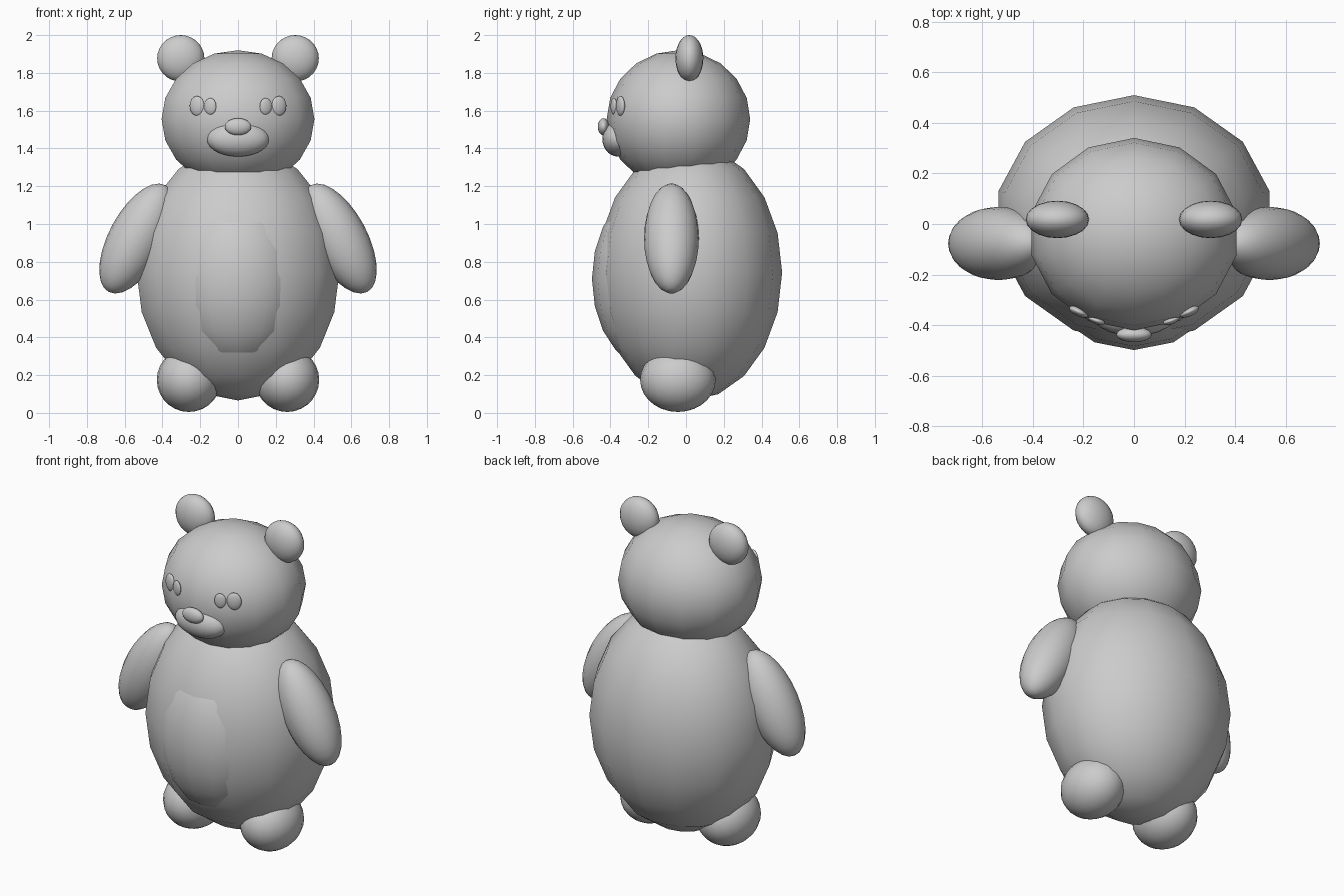
import bpy, math

if "Cube" in bpy.data.objects:
    bpy.data.objects.remove(bpy.data.objects["Cube"])

grey = bpy.data.materials.new("plain_grey")
grey.diffuse_color = (0.6, 0.6, 0.6, 1)
grey.use_nodes = True
grey.node_tree.nodes["Principled BSDF"].inputs["Base Color"].default_value = grey.diffuse_color


def ball(name, loc, radii, rot=(0, 0, 0), segs=14, rings=10):
    """Smooth-shaded ellipsoid; rotation in degrees."""
    bpy.ops.mesh.primitive_uv_sphere_add(segments=segs, ring_count=rings, radius=1, location=loc,
                                         rotation=[math.radians(a) for a in rot])
    ob = bpy.context.object
    ob.name = name
    ob.scale = radii
    ob.data.materials.append(grey)
    bpy.ops.object.shade_smooth()
    return ob


# torso with raised belly patch, and head
ball("body", (0, 0.02, 0.743), (0.55, 0.489, 0.677))
ball("belly", (0, -0.188, 0.71), (0.36, 0.31, 0.47))
ball("head", (0, -0.04, 1.555), (0.415, 0.38, 0.365))

# snout
ball("muzzle", (0, -0.36, 1.45), (0.165, 0.083, 0.093), segs=20, rings=14)
ball("nose", (0, -0.437, 1.515), (0.07, 0.03, 0.045), segs=20, rings=14)

# mirrored parts
for side, s in (("left", -1), ("right", 1)):
    ball(side + "_ear", (s * 0.303, 0.018, 1.877), (0.125, 0.074, 0.123), segs=20, rings=14)
    ball(side + "_arm", (s * 0.535, -0.077, 0.923), (0.149, 0.145, 0.32), (0, -s * 28, 0), 20, 14)
    ball(side + "_foot", (s * 0.26, -0.043, 0.175), (0.17, 0.2, 0.17), segs=20, rings=14)
    ball(side + "_eye_patch", (s * 0.217, -0.347, 1.625), (0.042, 0.018, 0.052), (0, 0, s * 24), 20, 14)
    ball(side + "_eye", (s * 0.147, -0.382, 1.623), (0.034, 0.014, 0.044), (0, 0, s * 20), 20, 14)
